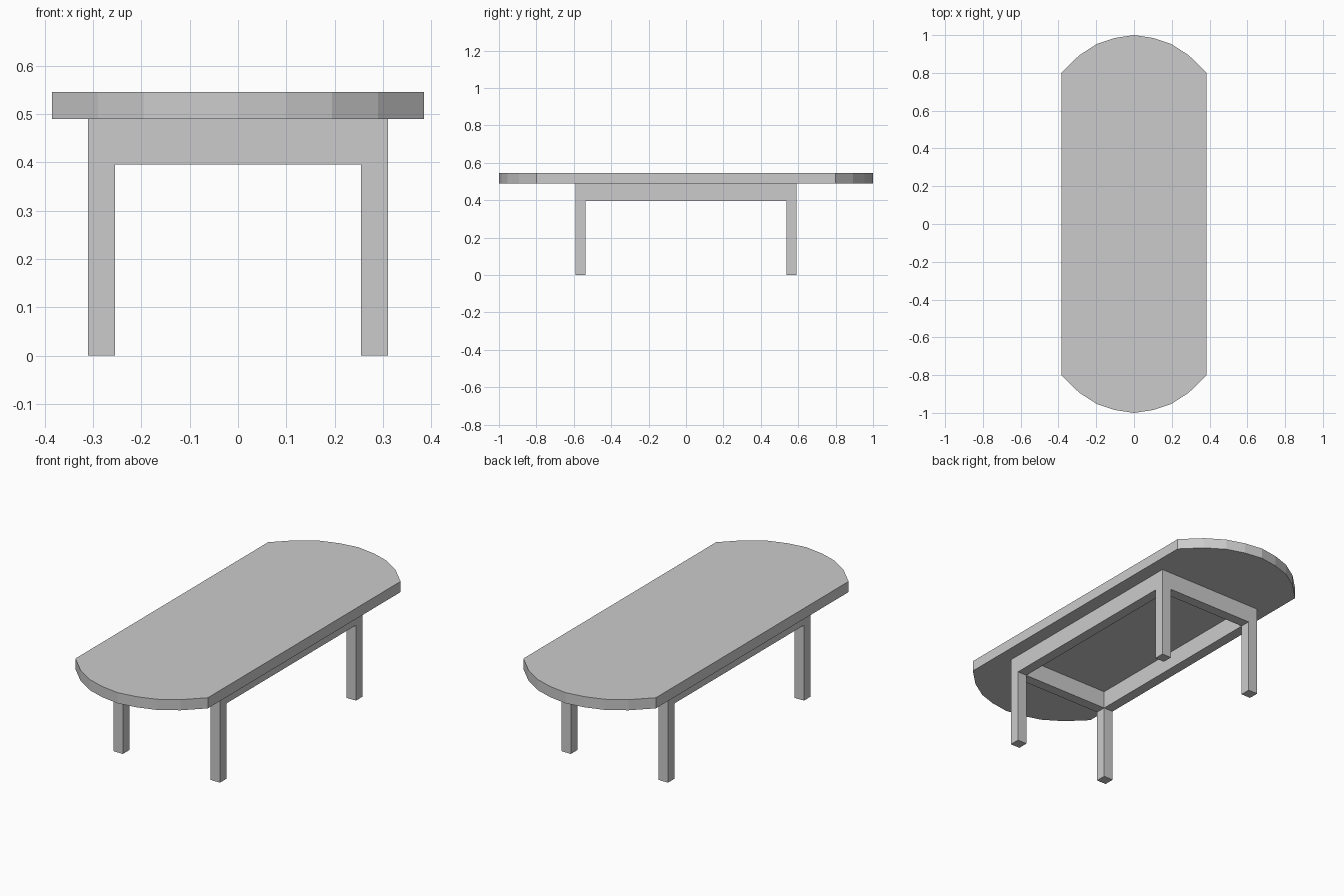
import bpy
import bmesh

cube = bpy.data.objects.get("Cube")
if cube:
    bpy.data.objects.remove(cube, do_unlink=True)

grey = bpy.data.materials.new("plain grey")
grey.use_nodes = True
COLOUR = (0.6, 0.6, 0.6, 1)
grey.diffuse_color = COLOUR
grey.node_tree.nodes["Principled BSDF"].inputs["Base Color"].default_value = COLOUR


def add_object(name, bm):
    bmesh.ops.recalc_face_normals(bm, faces=bm.faces[:])
    mesh = bpy.data.meshes.new(name)
    bm.to_mesh(mesh)
    bm.free()
    mesh.materials.append(grey)
    obj = bpy.data.objects.new(name, mesh)
    bpy.context.collection.objects.link(obj)
    return obj


def add_box(name, low, high):
    bm = bmesh.new()
    bmesh.ops.create_cube(bm, size=1)
    for v in bm.verts:
        v.co = [h if c > 0 else l for c, l, h in zip(v.co, low, high)]
    return add_object(name, bm)


LEG_X, LEG_Y, THICK = 0.31, 0.592, 0.055   # outer frame half sizes, leg width
RAIL_Z, UNDER_Z, TOP_Z = 0.396, 0.49, 0.546

# Table top: straight sides with faceted, rounded ends
quarter = [(0.385, 0.8), (0.29, 0.893), (0.195, 0.954), (0.1, 0.985), (0, 1)]
end = quarter + [(-x, y) for x, y in reversed(quarter[:-1])]
outline = end + [(-x, -y) for x, y in end]
bm = bmesh.new()
face = bm.faces.new([bm.verts.new((x, y, UNDER_Z)) for x, y in outline])
extruded = bmesh.ops.extrude_face_region(bm, geom=[face], use_keep_orig=True)
top_verts = [g for g in extruded["geom"] if isinstance(g, bmesh.types.BMVert)]
bmesh.ops.translate(bm, verts=top_verts, vec=(0, 0, TOP_Z - UNDER_Z))
add_object("table_top", bm)

# Four square legs
for x_name, sx in (("left", 1), ("right", -1)):
    for y_name, sy in (("front", -1), ("back", 1)):
        xs = sorted((sx * LEG_X, sx * (LEG_X - THICK)))
        ys = sorted((sy * LEG_Y, sy * (LEG_Y - THICK)))
        add_box(f"{y_name}_{x_name}_leg", (xs[0], ys[0], 0), (xs[1], ys[1], UNDER_Z))

# Rails between the legs, flush with their faces
inner_x, inner_y = LEG_X - THICK, LEG_Y - THICK
for name, s in (("left", 1), ("right", -1)):
    xs = sorted((s * LEG_X, s * inner_x))
    add_box(f"{name}_rail", (xs[0], -inner_y, RAIL_Z), (xs[1], inner_y, UNDER_Z))
for name, s in (("front", -1), ("back", 1)):
    ys = sorted((s * LEG_Y, s * inner_y))
    add_box(f"{name}_rail", (-inner_x, ys[0], RAIL_Z), (inner_x, ys[1], UNDER_Z))
